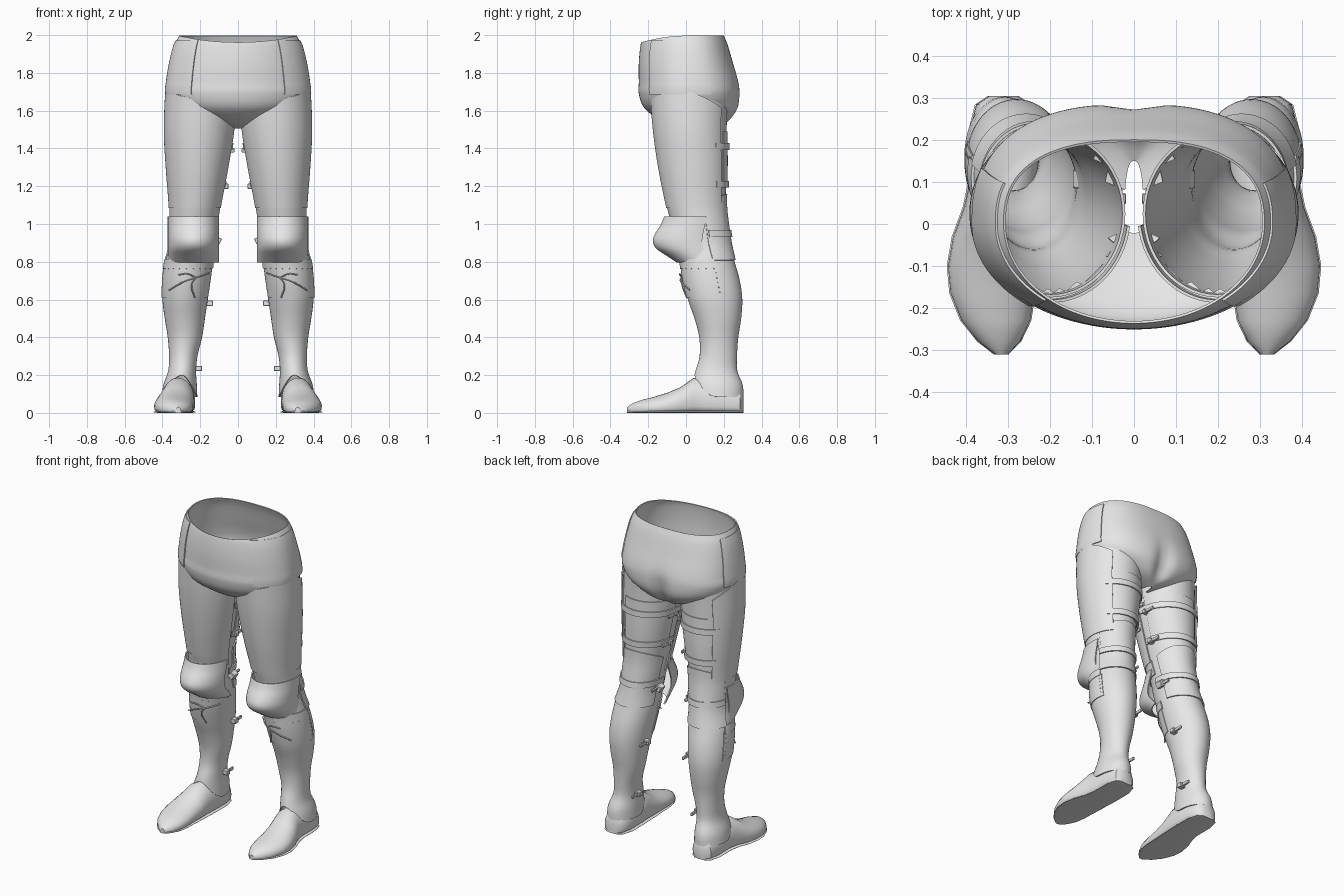
import bpy, bmesh
from math import sin, cos, radians, exp, copysign
from mathutils import Vector, Matrix

if "Cube" in bpy.data.objects:
    bpy.data.objects.remove(bpy.data.objects["Cube"], do_unlink=True)

steel = bpy.data.materials.new("plain grey steel")
steel.use_nodes = True
steel.diffuse_color = (0.8, 0.8, 0.8, 1)
steel.node_tree.nodes["Principled BSDF"].inputs["Base Color"].default_value = (0.8, 0.8, 0.8, 1)

# Profiles: height, inner x, outer x, front y, back y
LEG = [(1.72, .012, .372, -.18, .225), (1.5, .03, .38, -.163, .215), (1.3, .062, .37, -.135, .215),
       (1.1, .10, .355, -.095, .21), (1.0, .115, .355, -.07, .22), (.9, .13, .36, -.06, .235),
       (.8, .133, .385, -.03, .258), (.7, .145, .398, -.015, .285), (.6, .16, .40, .01, .298),
       (.5, .175, .388, .045, .292), (.4, .19, .372, .07, .277), (.3, .215, .365, .072, .27),
       (.22, .222, .37, .05, .272), (.15, .218, .395, .035, .30), (.08, .215, .405, .03, .305)]
KNEE = [(z, .098, .372, y, .24) for z, y in
        [(1.05, -.112), (1.0, -.132), (.95, -.163), (.91, -.176), (.87, -.158), (.83, -.10), (.79, -.04)]]
PELVIS = [(z, -w, w, f, b) for z, w, f, b in
          [(2.0, .31, -.225, .20), (1.95, .335, -.24, .22), (1.85, .36, -.25, .25), (1.75, .376, -.25, .28),
           (1.69, .38, -.25, .287), (1.62, .34, -.225, .28), (1.57, .25, -.17, .255),
           (1.53, .13, -.10, .22), (1.505, .02, -.02, .17)]]


def section(prof, z):
    """Smoothly interpolate a profile at a height."""
    z = min(max(z, prof[-1][0]), prof[0][0])
    i = next(k for k in range(len(prof) - 1) if z >= prof[k + 1][0])
    p, q = prof[i], prof[i + 1]
    a, b = prof[max(i - 1, 0)], prof[min(i + 2, len(prof) - 1)]
    h = q[0] - p[0]
    t = (z - p[0]) / h
    out = []
    for c in range(1, 5):
        m0 = (q[c] - a[c]) / (q[0] - a[0]) * h
        m1 = (b[c] - p[c]) / (b[0] - p[0]) * h
        out.append(p[c] * (2*t**3 - 3*t*t + 1) + m0 * (t**3 - 2*t*t + t)
                   + q[c] * (3*t*t - 2*t**3) + m1 * (t**3 - t*t))
    return out


def point(prof, angle, z, off=0.0):
    """Point on a body section; -90 is front, 0 outer, 90 back."""
    x0, x1, y0, y1 = section(prof, z)
    c, s = cos(radians(angle)), sin(radians(angle))
    if prof is PELVIS and s > 0:      # fuller, cleft seat
        c, s = copysign(abs(c) ** .8, c), s ** .8
    x = (x0 + x1) / 2 + ((x1 - x0) / 2 + off) * c
    if prof is PELVIS:
        y = s * ((y1 if s > 0 else -y0) + off)
        if s > 0:
            y -= .035 * s * exp(-(x / .05) ** 2) * exp(-((z - 1.6) / .12) ** 2)
    else:
        y = (y0 + y1) / 2 + ((y1 - y0) / 2 + off) * s
    return Vector((x, y, z))


def finish(obj, mirror=True, thick=0):
    if thick:
        mod = obj.modifiers.new("thickness", 'SOLIDIFY')
        mod.thickness, mod.offset = thick, -1
    if mirror:
        obj.modifiers.new("other side", 'MIRROR')
    bpy.ops.object.select_all(action='DESELECT')
    obj.select_set(True)
    bpy.context.view_layer.objects.active = obj
    bpy.ops.object.convert(target='MESH')
    bpy.ops.object.shade_smooth_by_angle(angle=radians(40))
    return obj


def add_mesh(name, bm, **kw):
    me = bpy.data.meshes.new(name)
    bm.to_mesh(me)
    bm.free()
    me.materials.append(steel)
    obj = bpy.data.objects.new(name, me)
    bpy.context.collection.objects.link(obj)
    return finish(obj, **kw)


def skin(name, prof, low, high, a0=-180, a1=180, off=0, nu=48, nv=10, thick=.007, mirror=True, drop=None):
    """Sheet following a profile between two heights and two angles."""
    bm = bmesh.new()
    closed = a1 - a0 == 360
    lo = low if callable(low) else lambda a: low
    hi = high if callable(high) else lambda a: high
    rows = []
    for j in range(nv + 1):
        row = []
        for i in range(nu + (0 if closed else 1)):
            a = a0 + (a1 - a0) * i / nu
            row.append(bm.verts.new(point(prof, a, lo(a) + (hi(a) - lo(a)) * j / nv, off)))
        rows.append(row)
    for r, s in zip(rows, rows[1:]):
        for i in range(nu):
            k = (i + 1) % len(r)
            bm.faces.new((r[i], r[k], s[k], s[i]))
    if drop:
        bmesh.ops.delete(bm, geom=[f for f in bm.faces if drop(f.calc_center_median())], context='FACES')
    return add_mesh(name, bm, thick=thick, mirror=mirror)


def in_thigh(p):
    x0, x1, y0, y1 = section(LEG, p.z)
    u = (abs(p.x) - (x0 + x1) / 2) / ((x1 - x0) / 2)
    v = (p.y - (y0 + y1) / 2) / ((y1 - y0) / 2)
    return p.z < 1.66 and u * u + v * v < .92


def front(a):
    return max(0, -sin(radians(a)))


def thigh_top(a):
    return 1.65 + .05 * cos(radians(a))


# Pelvis shell, open at the waist and leg holes, with hip side plates
skin("pelvis", PELVIS, 1.506, lambda a: 1.997 - .035 * front(a) ** 2, nu=96, nv=44,
     thick=.006, mirror=False, drop=in_thigh)
skin("hip_plate", PELVIS, 1.685, 1.972, -50, 22, off=.006, nu=20)

# Hollow leg from thigh to ankle, arched over the instep
skin("leg", LEG, lambda a: .085 + .115 * front(a) ** 2, thigh_top, nu=56, nv=60)

# Thigh plates
skin("front_thigh_plate", LEG, 1.085, lambda a: thigh_top(a) - max(0, a) * .0013, -172, 52, off=.013, nv=20)
skin("back_thigh_plate", LEG, 1.2, 1.49, 62, 172, off=.006, nu=24)

# Knee cup with its lames and rear plate
skin("knee_cup", KNEE, .795, 1.04, -172, 15, nu=40, nv=20)
skin("upper_knee_lame", LEG, 1.0, 1.095, -174, 18, off=.009, nv=4)
skin("lower_knee_lame", LEG, .765, .815, -170, 15, off=.007, nv=4)
skin("rear_knee_plate", LEG, .81, lambda a: 1.09 + .07 * sin(radians(a)), 12, 168, off=.008, nu=32)
skin("shin_plate", LEG, .61, .78, -165, 18, off=.004, nv=8)

# Straps around the back of the leg
for label, z, start in [("upper_thigh", 1.41, 40), ("lower_thigh", 1.21, 40), ("knee", .95, 15)]:
    skin(label + "_strap", LEG, z - .018, z + .018, start, 185, off=.016, nu=32, nv=2)

# Buckles with loose strap ends on the inner side
for label, z, size in [("upper_thigh", 1.39, .03), ("lower_thigh", 1.2, .034), ("knee", .915, .05),
                       ("calf", .58, .036), ("ankle", .235, .036)]:
    bm = bmesh.new()
    p = point(LEG, 172, z, .014)
    tilt = Matrix.Rotation(radians(-30 if label == "knee" else 0), 4, 'Y')
    for shift, dims in [(0, (size, size * .9, size * .8)), (.04, (.012, .06, .02))]:
        bmesh.ops.create_cube(bm, size=1, matrix=Matrix.Translation(p + Vector((0, shift, 0))) @ tilt
                              @ Matrix.Diagonal((*dims, 1)))
    bmesh.ops.bevel(bm, geom=bm.edges[:], offset=.003, segments=1, affect='EDGES')
    add_mesh(label + "_buckle", bm)

# Rivets round the shin plate
bm = bmesh.new()
spots = [(-150 + 16 * i, .765) for i in range(11)] + [(12, .74 - .025 * i) for i in range(5)]
for a, z in spots:
    bmesh.ops.create_icosphere(bm, subdivisions=1, radius=.004,
                               matrix=Matrix.Translation(point(LEG, a, z, .004)))
add_mesh("shin_rivets", bm)

# Tied cord under the knee
cord = bpy.data.curves.new("knee_cord", 'CURVE')
cord.dimensions, cord.bevel_depth, cord.bevel_resolution = '3D', .004, 1
cord.materials.append(steel)
for strand in ([(-145, .74), (-110, .715), (-85, .695), (-50, .65)],
               [(-110, .715), (-102, .68), (-112, .61)], [(-110, .715), (-90, .735), (-70, .73)]):
    sp = cord.splines.new('BEZIER')
    sp.bezier_points.add(len(strand) - 1)
    for bp, (a, z) in zip(sp.bezier_points, strand):
        bp.co = point(LEG, a, z, .014)
        bp.handle_left_type = bp.handle_right_type = 'AUTO'
obj = bpy.data.objects.new("knee_cord", cord)
bpy.context.collection.objects.link(obj)
finish(obj)

# Foot: y, centre x, half width, height
FOOT = [(.305, .312, .035, .085), (.285, .312, .065, .125), (.22, .31, .083, .16), (.1, .31, .083, .18),
        (.04, .318, .088, .185), (-.03, .332, .10, .135), (-.1, .34, .104, .106), (-.165, .338, .10, .086),
        (-.23, .33, .082, .07), (-.28, .322, .05, .052), (-.312, .317, .014, .03)]


def foot_part(name, grow, height=None):
    bm = bmesh.new()
    rings = []
    for y, cx, w, h in FOOT:
        h = height or h
        ring = []
        for i in range(28):
            c, s = cos(radians(i * 360 / 28)), sin(radians(i * 360 / 28))
            k = .5 if s < 0 else 1
            ring.append(bm.verts.new((cx + (w + grow) * copysign(abs(c) ** k, c), y,
                                      h * .35 + (h * .65 * s if s > 0 else -h * .35 * abs(s) ** .5))))
        rings.append(ring)
    for r, s in zip(rings, rings[1:]):
        for i in range(28):
            bm.faces.new((r[i], r[(i + 1) % 28], s[(i + 1) % 28], s[i]))
    bm.faces.new(rings[0])
    bm.faces.new(rings[-1])
    bmesh.ops.recalc_face_normals(bm, faces=bm.faces[:])
    add_mesh(name, bm)


foot_part("foot", 0)
foot_part("sole", .003, .014)
